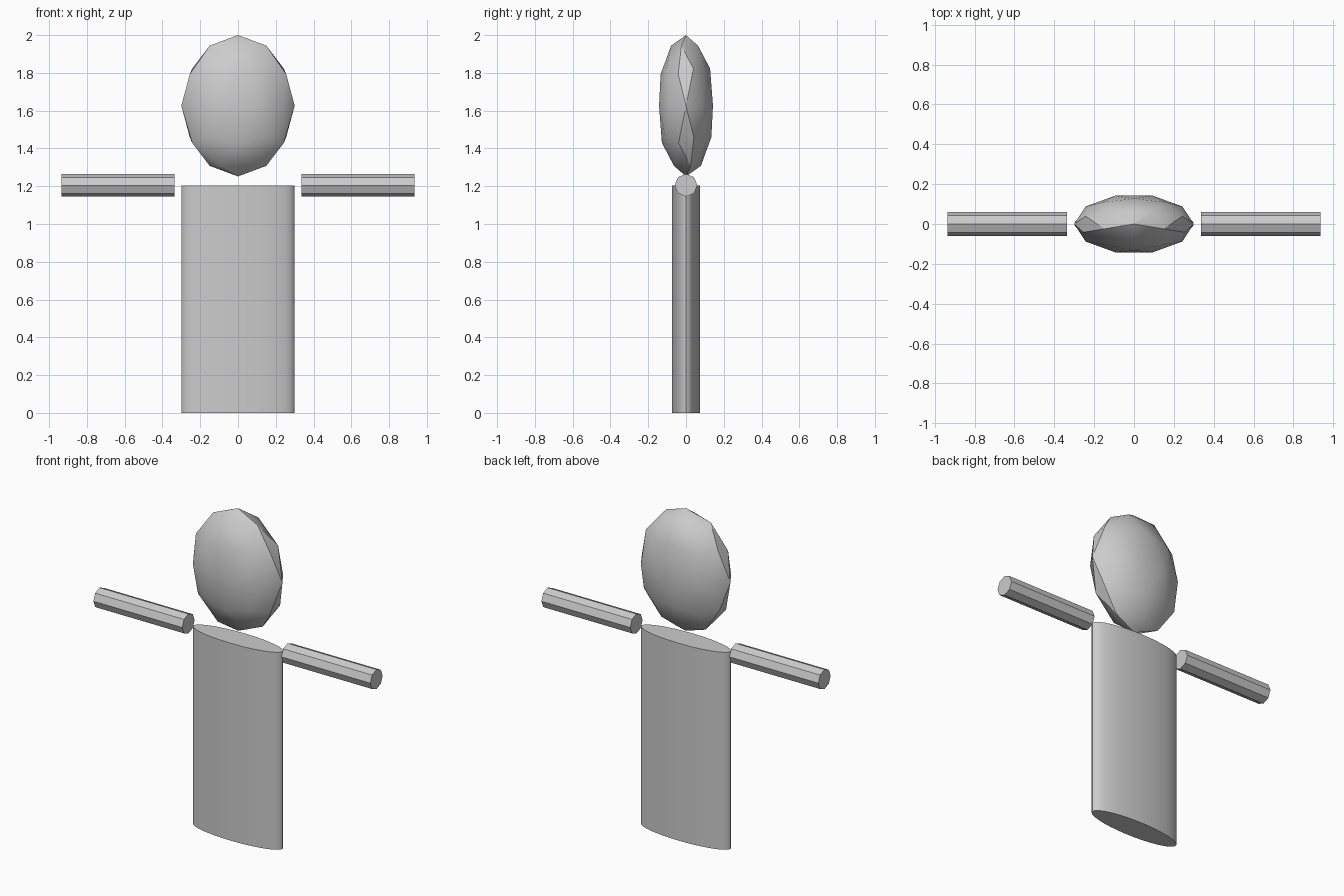
import bpy, math
from mathutils import Matrix

if "Cube" in bpy.data.objects:
    bpy.data.objects.remove(bpy.data.objects["Cube"])

grey = bpy.data.materials.new("light_grey")
grey.diffuse_color = (0.6, 0.6, 0.6, 1)
grey.use_nodes = True
grey.node_tree.nodes["Principled BSDF"].inputs["Base Color"].default_value = grey.diffuse_color


def finish(name, matrix):
    """Name, bake the transform, colour and smooth the active object."""
    ob = bpy.context.object
    ob.name = name
    ob.data.name = name
    ob.data.transform(matrix)
    ob.data.materials.append(grey)
    bpy.ops.object.shade_smooth_by_angle(angle=math.radians(30))
    return ob


# Body: flattened cylinder
H = 1.205
bpy.ops.mesh.primitive_cylinder_add(vertices=32, radius=1, depth=1)
finish("body", Matrix.Translation((0, 0, H / 2))
       @ Matrix.Diagonal((0.3, 0.075, H, 1))
       @ Matrix.Rotation(math.pi / 2, 4, 'Z'))

# Head: flattened icosphere, turned so equator points lie on the x axis
bpy.ops.mesh.primitive_ico_sphere_add(subdivisions=2, radius=1)
finish("head", Matrix.Translation((0, 0, 1.626))
       @ Matrix.Diagonal((0.3, 0.15, 0.374, 1))
       @ Matrix.Rotation(math.radians(-18), 4, 'Z'))

# Arms: eight-sided rods to either side
for side, name in ((-1, "right_arm"), (1, "left_arm")):
    bpy.ops.mesh.primitive_cylinder_add(vertices=8, radius=0.06, depth=0.6)
    finish(name, Matrix.Translation((side * 0.635, 0, H))
           @ Matrix.Rotation(math.pi / 2, 4, 'Y'))
